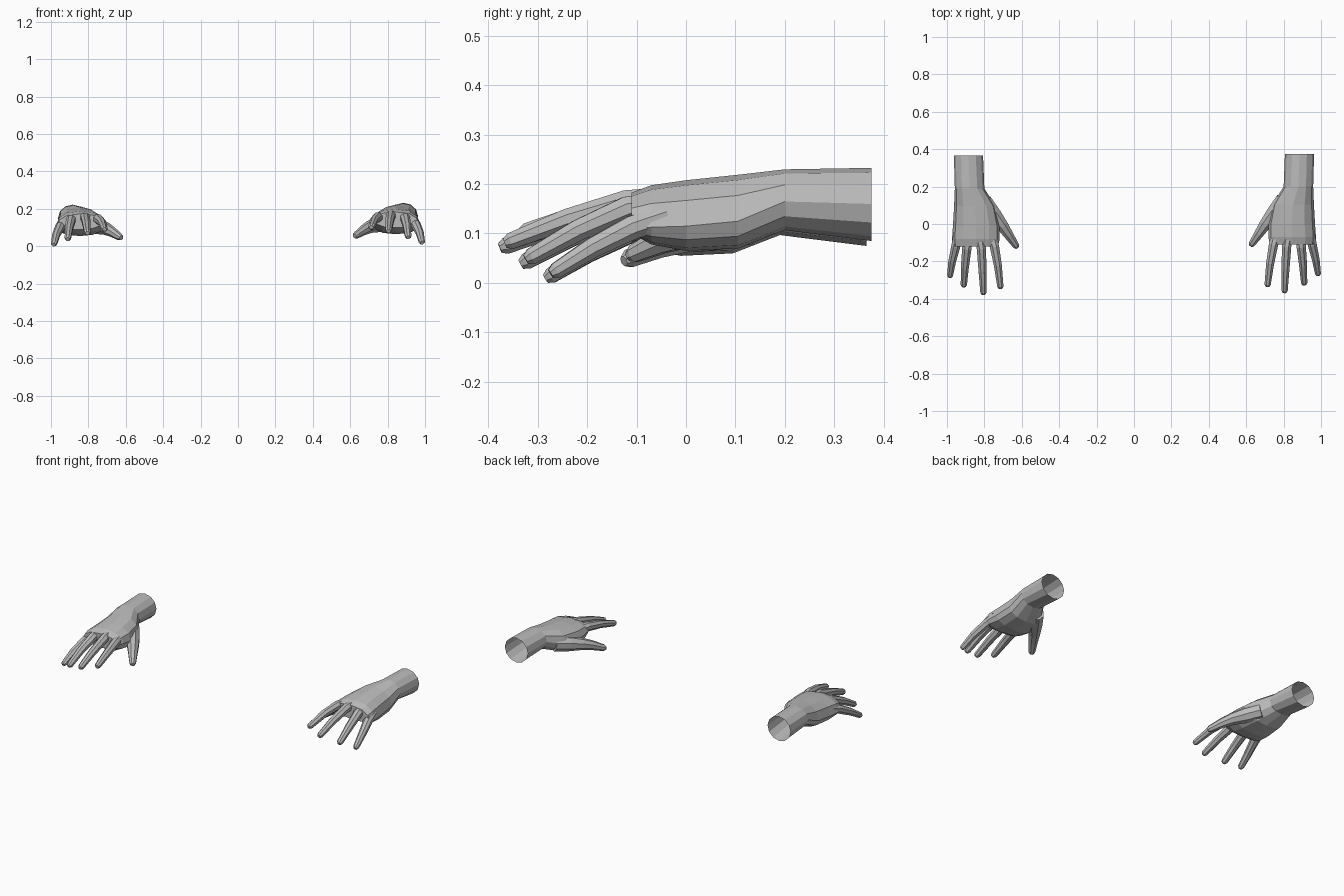
import bpy, bmesh, math
from mathutils import Vector, Matrix

if "Cube" in bpy.data.objects:
    bpy.data.objects.remove(bpy.data.objects["Cube"])

skin = bpy.data.materials.new("plain grey")
skin.diffuse_color = (0.5, 0.5, 0.5, 1)
skin.use_nodes = True
skin.node_tree.nodes["Principled BSDF"].inputs["Base Color"].default_value = skin.diffuse_color


def loft(name, rings):
    """Closed solid through a list of equal-length point rings."""
    bm = bmesh.new()
    loops = [[bm.verts.new(p) for p in ring] for ring in rings]
    n = len(loops[0])
    for a, b in zip(loops, loops[1:]):
        for i in range(n):
            j = (i + 1) % n
            bm.faces.new((a[i], a[j], b[j], b[i]))
    bm.faces.new(loops[0])
    bm.faces.new(loops[-1])
    bmesh.ops.recalc_face_normals(bm, faces=bm.faces)
    mesh = bpy.data.meshes.new(name)
    bm.to_mesh(mesh)
    bm.free()
    ob = bpy.data.objects.new(name, mesh)
    bpy.context.collection.objects.link(ob)
    return ob


def palm_ring(y, x0, x1, top, bottom, z0, z1, box=0.85, n=12):
    """Arched section: thumb edge (x0, z0), little-finger edge (x1, z1)."""
    pts = []
    for i in range(n):
        a = 2 * math.pi * i / n
        c, s = math.cos(a), math.sin(a)
        c = math.copysign(abs(c) ** box, c)
        s = math.copysign(abs(s) ** box, s)
        mid = z0 + (z1 - z0) * (c + 1) / 2
        h = top - mid if s > 0 else mid - bottom
        pts.append(Vector(((x0 + x1) / 2 + c * (x1 - x0) / 2, y, mid + s * h)))
    return pts


def digit(name, path, n=8):
    """Tapered tube along (x, y, z, radius) points, with a blunt tip."""
    pts = [Vector(p[:3]) for p in path]
    radii = [p[3] for p in path]
    end = (pts[-1] - pts[-2]).normalized()
    pts[-1] = pts[-1] - end * radii[-1] * 0.3
    pts.append(pts[-1] + end * radii[-1] * 0.7)
    radii.append(radii[-1] * 0.6)
    rings = []
    for i, p in enumerate(pts):
        t = (pts[min(i + 1, len(pts) - 1)] - pts[max(i - 1, 0)]).normalized()
        side = t.cross(Vector((0, 0, 1))).normalized()
        up = side.cross(t)
        rings.append([p + radii[i] * (side * math.cos(a) + up * math.sin(a))
                      for a in (2 * math.pi * (k + 0.5) / n for k in range(n))])
    return loft(name, rings)


# Wrist and palm
hand = loft("right_hand", [
    palm_ring(0.375, 0.807, 0.963, 0.238, 0.090, 0.165, 0.165, 1),
    palm_ring(0.200, 0.800, 0.958, 0.235, 0.112, 0.170, 0.170, 0.95),
    palm_ring(0.105, 0.740, 0.962, 0.224, 0.075, 0.135, 0.130),
    palm_ring(0.000, 0.718, 0.968, 0.213, 0.070, 0.135, 0.120),
    palm_ring(-0.070, 0.718, 0.973, 0.203, 0.083, 0.148, 0.118),
    palm_ring(-0.110, 0.727, 0.968, 0.188, 0.105, 0.150, 0.115),
])

# Fingers and thumb
digits = [
    digit("little_finger", [(0.940, -0.040, 0.140, 0.026), (0.953, -0.110, 0.117, 0.026),
                            (0.972, -0.190, 0.076, 0.022), (0.984, -0.268, 0.027, 0.017)]),
    digit("ring_finger", [(0.890, -0.050, 0.165, 0.027), (0.894, -0.120, 0.155, 0.027),
                          (0.904, -0.220, 0.111, 0.023), (0.910, -0.318, 0.056, 0.018)]),
    digit("middle_finger", [(0.828, -0.050, 0.172, 0.028), (0.816, -0.120, 0.168, 0.027),
                            (0.810, -0.240, 0.134, 0.023), (0.805, -0.360, 0.088, 0.018)]),
    digit("index_finger", [(0.762, -0.050, 0.158, 0.027), (0.746, -0.110, 0.160, 0.027),
                           (0.728, -0.210, 0.143, 0.023), (0.714, -0.328, 0.108, 0.018)]),
    digit("thumb", [(0.800, 0.130, 0.135, 0.045), (0.750, 0.060, 0.122, 0.044),
                    (0.703, 0.000, 0.108, 0.034), (0.669, -0.050, 0.090, 0.027),
                    (0.628, -0.110, 0.062, 0.019)]),
]

# Join the digits to the palm
for d in digits:
    mod = hand.modifiers.new(d.name, 'BOOLEAN')
    mod.operation = 'UNION'
    mod.solver = 'EXACT'
    mod.object = d
bpy.context.view_layer.update()
dg = bpy.context.evaluated_depsgraph_get()
joined = bpy.data.meshes.new_from_object(hand.evaluated_get(dg))
hand.modifiers.clear()
for d in digits:
    bpy.data.objects.remove(d)

# Open the wrist end
bm = bmesh.new()
bm.from_mesh(joined)
cap = [f for f in bm.faces if all(v.co.y > 0.37 for v in f.verts)]
bmesh.ops.delete(bm, geom=cap, context='FACES')
bm.to_mesh(joined)
bm.free()
joined.materials.clear()
joined.materials.append(skin)
hand.data = joined

# Rest the lower hand on the ground
hand.data.transform(Matrix.Translation((0, 0, 0.01 - min(v.co.z for v in joined.vertices))))

# Mirrored left hand, slightly lower and further forward
left = bpy.data.objects.new("left_hand", joined.copy())
left.data.transform(Matrix.Translation((0, -0.01, -0.01)) @ Matrix.Diagonal((-1, 1, 1, 1)))
left.data.flip_normals()
bpy.context.collection.objects.link(left)
